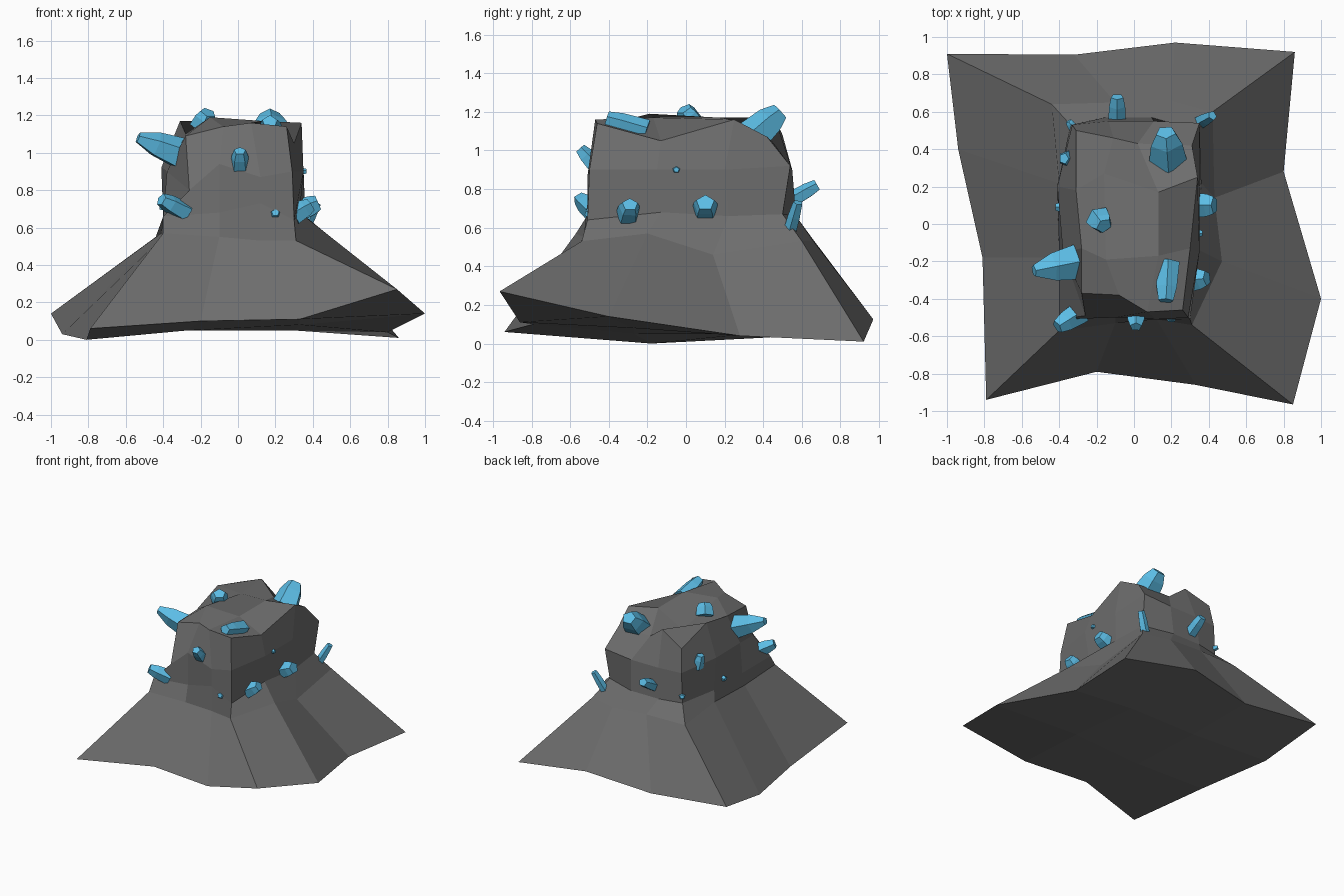
import bpy, bmesh, math
from mathutils import Vector

if "Cube" in bpy.data.objects:
    bpy.data.objects.remove(bpy.data.objects["Cube"])


def material(name, rgb):
    m = bpy.data.materials.new(name)
    m.diffuse_color = (*rgb, 1)
    m.use_nodes = True
    m.node_tree.nodes["Principled BSDF"].inputs["Base Color"].default_value = m.diffuse_color
    return m


def add_object(name, bm, mat):
    bmesh.ops.recalc_face_normals(bm, faces=bm.faces)
    me = bpy.data.meshes.new(name)
    bm.to_mesh(me)
    bm.free()
    me.materials.append(mat)
    ob = bpy.data.objects.new(name, me)
    bpy.context.collection.objects.link(ob)
    return ob


def bridge(bm, a, b):
    n = len(a)
    for i in range(n):
        bm.faces.new((a[i], a[(i + 1) % n], b[(i + 1) % n], b[i]))


def box_ring(x0, x1, y0, y1, z, moved):
    """Twelve points round a box, three segments a side, from the front left."""
    c = [Vector(p) for p in ((x0, y0, z), (x1, y0, z), (x1, y1, z), (x0, y1, z))]
    pts = [c[k].lerp(c[(k + 1) % 4], j / 3) for k in range(4) for j in range(3)]
    for i, p in moved.items():
        pts[i] = Vector(p)
    return pts


def patch(bm, r, inner):
    """Fill a twelve-point ring with a three by three patch."""
    c = [bm.verts.new(p) for p in inner]
    grid = [[r[0], r[1], r[2], r[3]], [r[11], c[0], c[1], r[4]],
            [r[10], c[3], c[2], r[5]], [r[9], r[8], r[7], r[6]]]
    for j in range(3):
        for i in range(3):
            bm.faces.new((grid[j][i], grid[j][i + 1],
                          grid[j + 1][i + 1], grid[j + 1][i]))


grey = material("rock_grey", (0.155, 0.155, 0.155))
blue = material("crystal_blue", (0.107, 0.51, 0.79))

# Rock: rings of twelve points, from the spreading foot to the broken rim
foot = [(-.79, -.94, .06), (-.20, -.79, .10), (.33, -.86, .11),
        (.85, -.965, .27), (1, -.40, .14), (.80, .28, .04),
        (.86, .92, .01), (.22, .97, .125), (-.32, .905, .066),
        (-1, .91, .14), (-.94, .40, .03), (-.81, -.18, 0)]
shoulder = [(-.40, -.57, .57), (-.10, -.53, .55), (.12, -.51, .53),
            (.31, -.54, .53), (.47, -.20, .57), (.43, .14, .46),
            (.42, .60, .53), (.20, .66, .53), (-.10, .65, .55),
            (-.44, .64, .55), (-.41, .22, .57), (-.40, -.18, .55)]
waist = box_ring(-.40, .34, -.51, .57, .66,
                 {1: (-.10, -.50, .68), 2: (.12, -.51, .73), 3: (.30, -.51, .64),
                  4: (.33, -.13, .68), 5: (.36, .22, .66), 6: (.335, .50, .67),
                  9: (-.34, .53, .66)})
chest = box_ring(-.38, .35, -.50, .55, .90,
                 {0: (-.26, -.49, .80), 1: (-.10, -.50, .94), 2: (.12, -.51, .87),
                  3: (.29, -.50, .90), 6: (.35, .54, .92), 9: (-.33, .53, .90),
                  10: (-.41, .20, .92)})
rim = [(-.28, -.37, 1.09), (-.08, -.38, 1.14), (.07, -.47, 1.16),
       (.26, -.46, 1.14), (.30, -.13, 1.05), (.34, .25, 1.16),
       (.31, .42, 1.07), (.02, .43, 1.07), (-.11, .46, 1.17),
       (-.31, .50, 1.08), (-.31, .18, 1.17), (-.28, -.13, 1.10)]
crown = [(-.15, -.19, 1.19), (.13, -.17, 1.17), (.13, .17, 1.17), (-.16, .27, 1.11)]
sole = [(-.27, -.27, .05), (.33, -.27, .08), (.30, .33, .05), (-.30, .33, .05)]

bm = bmesh.new()
rings = [[bm.verts.new(p) for p in r] for r in (foot, shoulder, waist, chest, rim)]
for a, b in zip(rings, rings[1:]):
    bridge(bm, a, b)
patch(bm, rings[0], sole)
patch(bm, rings[-1], crown)
add_object("rock", bm, grey)


def crystal(name, base, tip, radius, taper=.5):
    """Five-sided shard that narrows to a blunt end."""
    base, tip = Vector(base), Vector(tip)
    axis = tip - base
    rot = axis.to_track_quat('Z', 'Y')
    bm = bmesh.new()
    prev = None
    for t, s in ((-.15, 1), (.6, (1 + taper) / 2 + .06), (1, taper)):
        ring = []
        for k in range(5):
            a = math.tau * k / 5 + .3
            off = Vector((math.cos(a), .9 * math.sin(a), 0)) * radius * s
            ring.append(bm.verts.new(base + axis * t + rot @ off))
        if prev:
            bridge(bm, prev, ring)
        else:
            bm.faces.new(ring[::-1])
        prev = ring
    bm.faces.new(prev)
    add_object(name, bm, blue)


# Crystals: base, tip, radius, taper
shards = [
    ((-.29, -.20, .985), (-.535, -.25, 1.08), .11, .3),
    ((-.30, -.48, .69), (-.41, -.55, .75), .065, .6),
    ((.01, -.47, .92), (.01, -.55, 1.01), .055, .6),
    ((-.19, .03, 1.15), (-.16, -.01, 1.215), .07, .65),
    ((.18, -.23, 1.11), (.17, -.41, 1.165), .065, .65),
    ((.18, .36, 1.08), (.17, .49, 1.20), .11, .5),
    ((-.09, .56, .75), (-.09, .68, .82), .05, .7),
    ((.33, .53, .55), (.42, .58, .73), .038, .7),
    ((.34, .10, .69), (.43, .10, .73), .07, .7),
    ((.31, -.30, .67), (.39, -.29, .72), .065, .65),
    ((.20, -.49, .67), (.20, -.52, .68), .03, .7),
    ((.33, -.05, .90), (.365, -.05, .90), .022, .7),
    ((-.35, .35, .90), (-.375, .35, .99), .05, .6),
    ((-.39, .09, .71), (-.42, .09, .71), .025, .7),
    ((-.33, .52, .71), (-.35, .55, .72), .025, .7),
]
for i, s in enumerate(shards, 1):
    crystal(f"crystal_{i}", *s)
